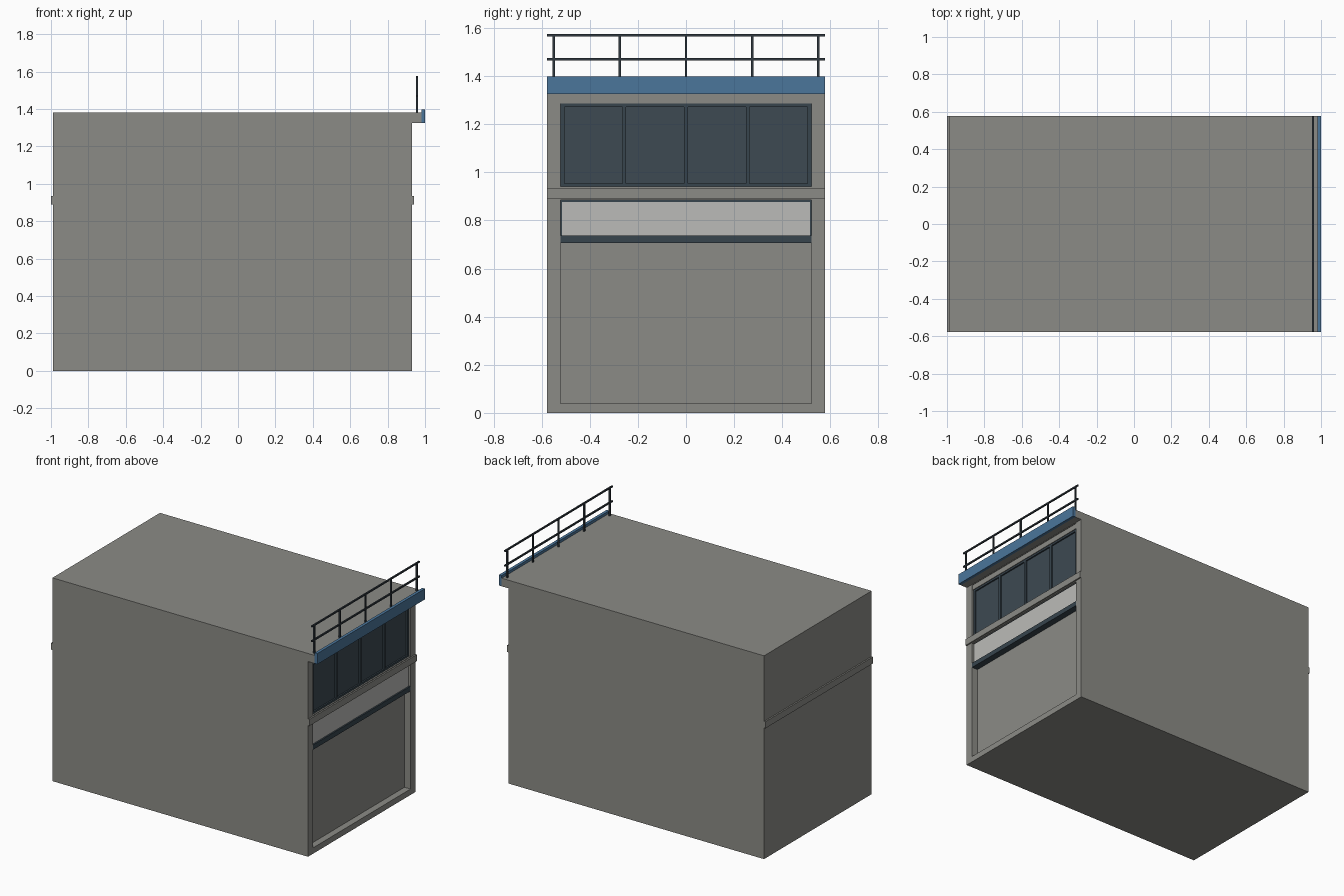
import bpy
import bmesh

cube = bpy.data.objects.get("Cube")
if cube:
    bpy.data.objects.remove(cube, do_unlink=True)


def material(name, r, g, b):
    m = bpy.data.materials.new(name)
    m.diffuse_color = (r, g, b, 1)
    m.use_nodes = True
    m.node_tree.nodes["Principled BSDF"].inputs["Base Color"].default_value = (r, g, b, 1)
    return m


concrete = material("concrete_grey", 0.26, 0.26, 0.24)
blue = material("fascia_blue", 0.07, 0.18, 0.33)
pale = material("pale_panel", 0.50, 0.50, 0.48)
glass = material("dark_glass", 0.047, 0.068, 0.085)
frame = material("slate_frame", 0.038, 0.058, 0.075)
steel = material("railing_steel", 0.03, 0.04, 0.05)


def add_object(name, bm, mat):
    bmesh.ops.recalc_face_normals(bm, faces=bm.faces)
    mesh = bpy.data.meshes.new(name)
    bm.to_mesh(mesh)
    bm.free()
    ob = bpy.data.objects.new(name, mesh)
    bpy.context.scene.collection.objects.link(ob)
    if mat:
        mesh.materials.append(mat)
    return ob


def box(name, x, y, z, mat=None):
    """Box spanning the (low, high) pairs x, y and z."""
    bm = bmesh.new()
    bmesh.ops.create_cube(bm, size=1)
    for v in bm.verts:
        for i, (low, high) in enumerate((x, y, z)):
            v.co[i] = high if v.co[i] > 0 else low
    return add_object(name, bm, mat)


HALF = 0.577      # half width of the building
OPEN = 0.522      # half width of the facade openings
WALL = 0.93       # facade plane
BACK = 0.885      # back of the recesses

# Building shell: side profile with floor band and roof overhang
profile = [(-0.99, 0), (WALL, 0), (WALL, 0.89), (0.94, 0.89), (0.94, 0.935),
           (WALL, 0.935), (WALL, 1.325), (0.98, 1.325), (0.98, 1.38),
           (-0.99, 1.38), (-0.99, 0.935), (-1, 0.935), (-1, 0.89), (-0.99, 0.89)]
bm = bmesh.new()
side = bm.faces.new([bm.verts.new((x, -HALF, z)) for x, z in profile])
out = bmesh.ops.extrude_face_region(bm, geom=[side])
for v in out["geom"]:
    if isinstance(v, bmesh.types.BMVert):
        v.co.y = HALF
# the first cap is kept by the extrusion only when missing faces are refilled
bmesh.ops.holes_fill(bm, edges=[e for e in bm.edges if e.is_boundary], sides=0)
shell = add_object("building_shell", bm, concrete)

# Recessed openings in the facade
for name, z in (("lower_opening", (0.04, 0.885)), ("upper_opening", (0.94, 1.322))):
    cutter = box(name, (BACK, 1.1), (-OPEN, OPEN), z)
    if name == "upper_opening":
        for v in cutter.data.vertices:
            v.co.x = min(v.co.x, 0.96)
    cutter.hide_render = True
    mod = shell.modifiers.new(name, "BOOLEAN")
    mod.operation = "DIFFERENCE"
    mod.solver = "EXACT"
    mod.object = cutter
    bpy.context.view_layer.objects.active = shell
    bpy.ops.object.modifier_apply(modifier=mod.name)
    bpy.data.objects.remove(cutter, do_unlink=True)

# Pale panel in its dark frame, with the bar below it
box("panel_frame", (BACK, 0.915), (-OPEN, OPEN), (0.735, 0.885), frame)
box("pale_panel", (0.91, 0.92), (-0.515, 0.515), (0.735, 0.877), pale)
box("panel_bar", (BACK, WALL), (-OPEN, OPEN), (0.705, 0.738), frame)

# Upper window band: lintel, glass, outer frame and mullions
box("window_lintel", (BACK, 0.925), (-OPEN, OPEN), (1.285, 1.322), concrete)
box("window_glass", (BACK, 0.91), (-OPEN, OPEN), (0.94, 1.285), glass)
for name, z in (("window_sill", (0.94, 0.953)), ("window_head", (1.272, 1.285))):
    box(name, (0.9, 0.92), (-OPEN, OPEN), z, frame)
for i in range(5):
    y = (i - 2) * 0.2565
    box("window_mullion", (0.9, 0.921), (y - 0.008, y + 0.008), (0.94, 1.285), frame)

# Roof fascia
box("roof_fascia", (0.98, 1.0), (-HALF, HALF), (1.325, 1.398), blue)

# Roof railing
for i in range(5):
    y = (i - 2) * 0.275
    box("railing_post", (0.952, 0.962), (y - 0.005, y + 0.005), (1.38, 1.57), steel)
for name, z in (("middle_rail", 1.47), ("top_rail", 1.57)):
    box(name, (0.952, 0.962), (-HALF, HALF), (z - 0.005, z + 0.005), steel)
